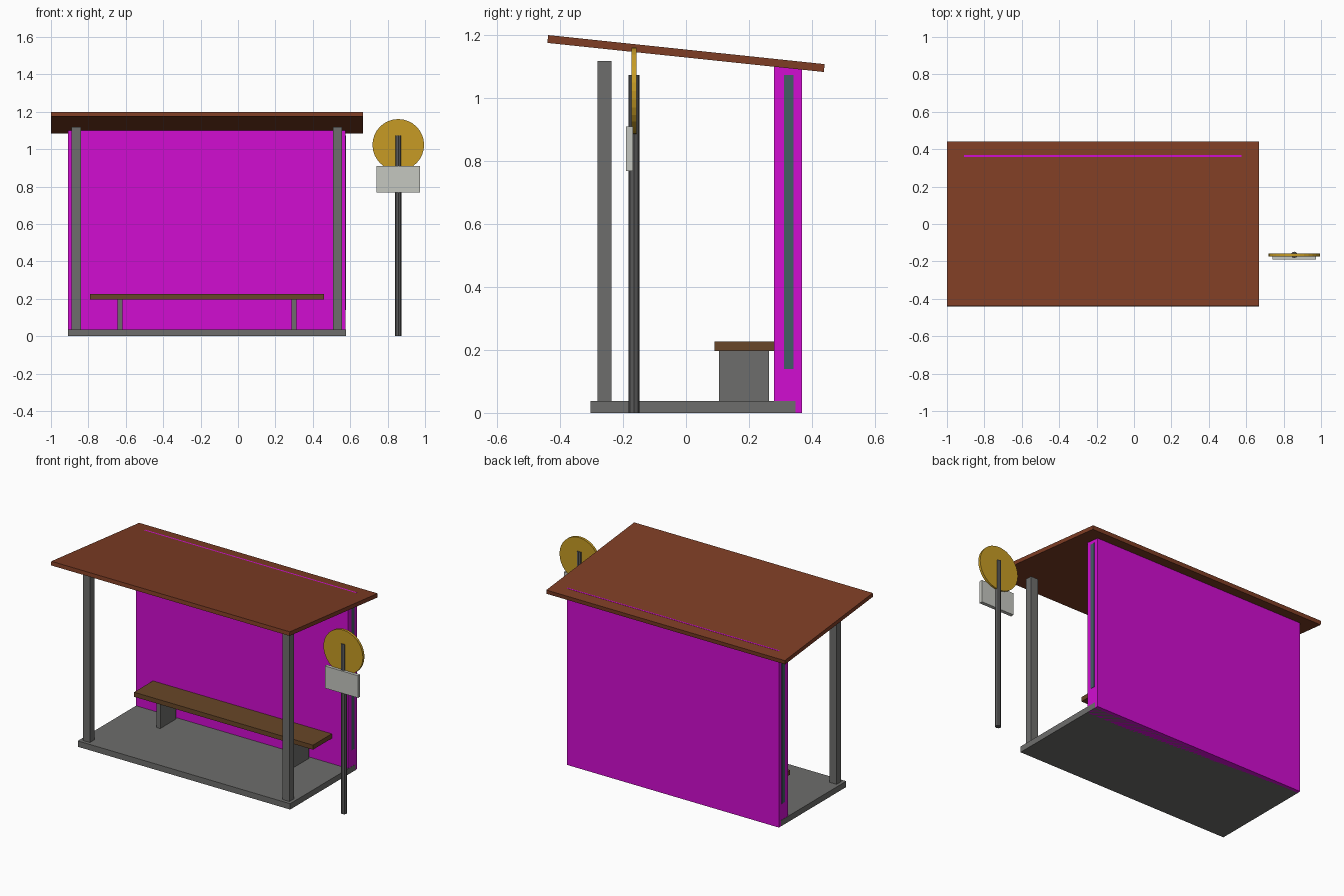
import bpy
from math import radians
from mathutils import Matrix

cube = bpy.data.objects.get("Cube")
if cube:
    bpy.data.objects.remove(cube, do_unlink=True)


def material(name, rgb):
    m = bpy.data.materials.new(name)
    m.use_nodes = True
    m.diffuse_color = (*rgb, 1)
    m.node_tree.nodes["Principled BSDF"].inputs["Base Color"].default_value = (*rgb, 1)
    return m


BROWN = material("roof brown", (0.21, 0.047, 0.018))
WOOD = material("bench wood", (0.14, 0.062, 0.021))
GREY = material("concrete grey", (0.155, 0.155, 0.15))
STEEL = material("dark steel", (0.1, 0.1, 0.1))
MAGENTA = material("wall magenta", (0.64, 0.004, 0.64))
TEAL = material("glass teal", (0.055, 0.11, 0.13))
GOLD = material("sign gold", (0.57, 0.33, 0.018))
PALE = material("plate pale grey", (0.56, 0.57, 0.53))


def box(name, x, y, z, mat):
    """Box from (min, max) ranges along each axis."""
    bpy.ops.mesh.primitive_cube_add(size=1, location=[sum(r) / 2 for r in (x, y, z)])
    ob = bpy.context.object
    ob.name = name
    ob.data.transform(Matrix.Diagonal([r[1] - r[0] for r in (x, y, z)] + [1]))
    ob.data.materials.append(mat)
    return ob


def cylinder(name, radius, depth, loc, mat, sides, tilt=0):
    bpy.ops.mesh.primitive_cylinder_add(vertices=sides, radius=radius, depth=depth,
                                        location=loc, rotation=(tilt, 0, 0))
    ob = bpy.context.object
    ob.name = name
    ob.data.materials.append(mat)
    return ob


# Shelter centre line and half width
MID, HALF = -0.166, 0.742
FLOOR = 0.037

# Floor slab and back wall
box("floor_slab", (MID - HALF - 0.001, MID + HALF + 0.001), (-0.303, 0.348), (0, FLOOR), GREY)
box("back_wall", (MID - HALF, MID + HALF), (0.279, 0.369), (0, 1.1163), MAGENTA)

# Mirrored parts: front posts, bench supports, glass strips on the wall ends
for side, s in (("right", -1), ("left", 1)):
    def span(centre, width):
        c = MID + s * centre
        return (c - width / 2, c + width / 2)
    box(side + "_front_post", span(0.698, 0.05), (-0.281, -0.236), (FLOOR, 1.118), GREY)
    box(side + "_bench_support", span(0.465, 0.027), (0.105, 0.264), (FLOOR, 0.198), GREY)
    box(side + "_glass_strip", span(HALF, 0.004), (0.311, 0.341), (0.14, 1.073), TEAL)

# Bench seat
box("bench_seat", (-0.791, 0.461), (0.091, 0.281), (0.197, 0.226), WOOD)

# Sloping roof
roof = box("roof", (-1, 0.669), (-0.4415, 0.4415), (1.129, 1.154), BROWN)
roof.rotation_euler.x = radians(-6)

# Stop sign: pole, round disc and timetable plate
SIGN_X, SIGN_Y = 0.857, -0.165
cylinder("sign_pole", 0.0175, 1.073, (SIGN_X, SIGN_Y, 0.5365), STEEL, 8)
cylinder("sign_disc", 0.138, 0.016, (SIGN_X, SIGN_Y, 1.023), GOLD, 32, radians(90))
box("sign_plate", (0.741, 0.973), (-0.19, -0.168), (0.769, 0.909), PALE)
